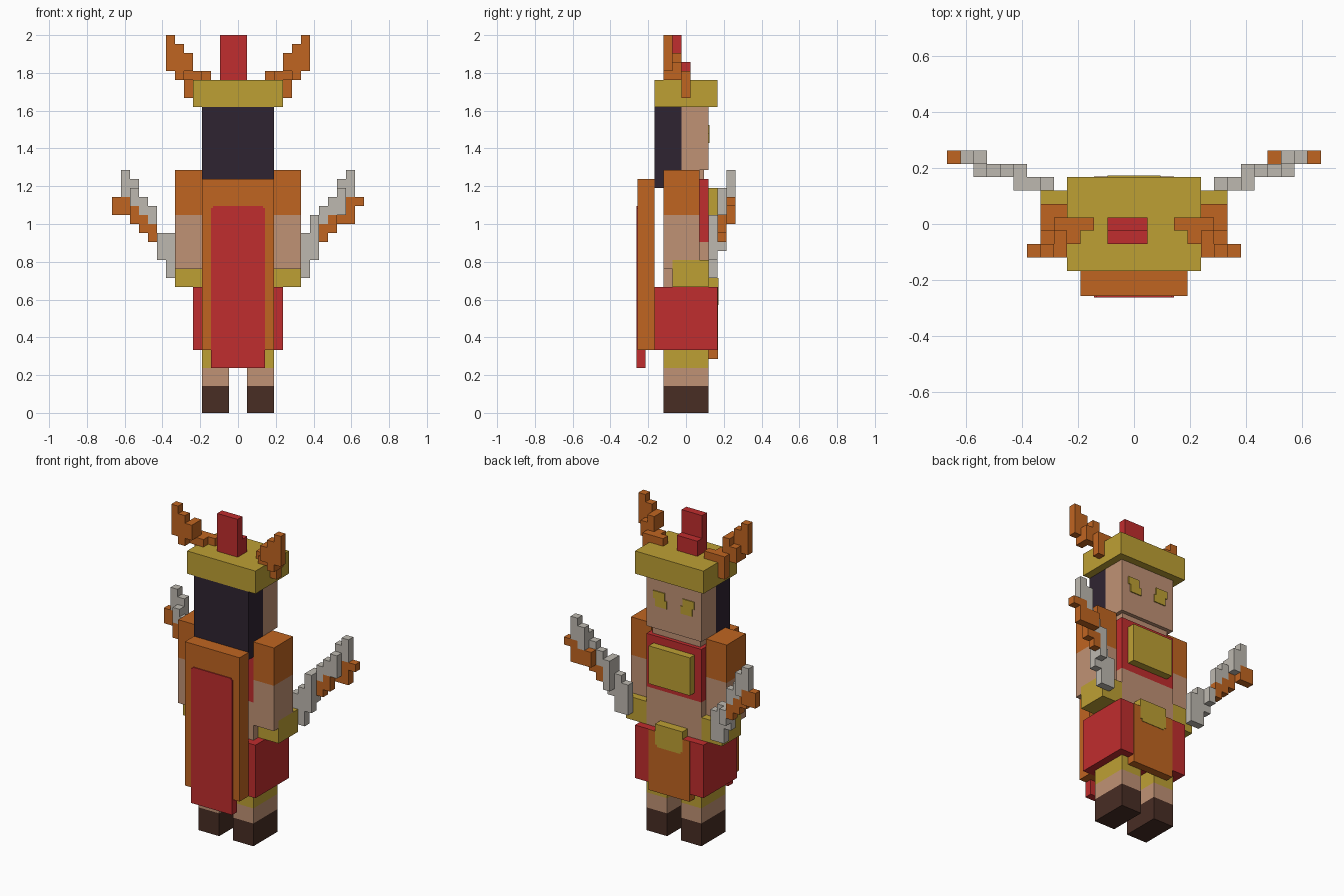
import bpy
import bmesh

if "Cube" in bpy.data.objects:
    bpy.data.objects.remove(bpy.data.objects["Cube"], do_unlink=True)

UNIT = 2 / 42          # one block
PLATE = 0.12           # thickness of painted plates, in blocks


def linear(channel):
    c = channel / 255
    return c / 12.92 if c < 0.04045 else ((c + 0.055) / 1.055) ** 2.4


def make_material(name, rgb):
    mat = bpy.data.materials.new(name)
    mat.use_nodes = True
    colour = (*[linear(c) for c in rgb], 1)
    mat.diffuse_color = colour
    for node in mat.node_tree.nodes:
        if node.type == "BSDF_PRINCIPLED":
            node.inputs["Base Color"].default_value = colour
    return mat


ORANGE = make_material("burnt orange", (192, 101, 33))
GOLD = make_material("gold", (190, 160, 52))
RED = make_material("red", (192, 45, 46))
SKIN = make_material("skin", (192, 146, 117))
HAIR = make_material("dark hair", (47, 36, 49))
BOOT = make_material("boot brown", (72, 45, 36))
BONE = make_material("pale grey", (190, 185, 176))


def blocks(name, material, *spans, side=1):
    """One object made of boxes; each span is (x range, y range, z range)."""
    bm = bmesh.new()
    for span in spans:
        corners = bmesh.ops.create_cube(bm, size=1)["verts"]
        for v in corners:
            for axis, (low, high) in enumerate(span):
                v.co[axis] = (low if v.co[axis] < 0 else high) * UNIT
            v.co.x *= side
    bmesh.ops.recalc_face_normals(bm, faces=bm.faces)
    mesh = bpy.data.meshes.new(name)
    bm.to_mesh(mesh)
    bm.free()
    mesh.materials.append(material)
    obj = bpy.data.objects.new(name, mesh)
    bpy.context.collection.objects.link(obj)
    return obj


def wide(half):
    return (-half, half)


def column(x, layer, low, high):
    """A one-block-wide post in a one-block-deep layer."""
    return ((x, x + 1), (layer - .5, layer + .5), (low, high))


BODY = wide(2.5)
SKIRT = wide(3.5)

# Torso, shirt and chest plate
blocks("belly", SKIN, (wide(4), BODY, (14, 19)))
blocks("shirt", RED, (wide(4), BODY, (19, 26)))
blocks("neck", SKIN, (wide(3.5), wide(2), (26, 27)))
blocks("chest_plate", GOLD, (wide(3), (2.5, 3.5), (20, 25)))

# Skirt with hanging cloth and buckle
blocks("skirt", RED, (wide(5), SKIRT, (7, 14)))
blocks("skirt_cloth", ORANGE,
       (wide(3), (2.5, 3.5), (6, 7)),
       (wide(3), (3.5, 3.5 + PLATE / 2), (6, 14)))
blocks("buckle", GOLD,
       (wide(2), (2.5, 3.5 + PLATE), (14, 15)),
       (wide(2), (3.5, 3.5 + PLATE), (12.3, 14)),
       (wide(1.7), (3.5, 3.5 + PLATE), (12, 12.3)))

# Cape with red panel
BACK = -5.5
blocks("cape", ORANGE, (wide(4), (BACK + PLATE, -3.5), (7, 26)))
blocks("cape_panel", RED,
       (wide(3), (BACK, BACK + PLATE), (7, 22.8)),
       (wide(2.8), (BACK, BACK + PLATE), (22.8, 23)),
       (wide(3), (BACK, BACK + 1), (5, 7)))

# Head, hair and crown
blocks("head", SKIN, (wide(4), (-.5, 2.5), (27, 34)))
blocks("hair", HAIR,
       (wide(4), (-3.5, -.5), (27, 34)),
       (wide(4), (-3.5, -2.5), (25, 27)))
blocks("crown", GOLD, (wide(5), SKIRT, (34, 37)))
blocks("crest", RED,
       ((-2, 1), (-1.5, -.5), (37, 42)),
       ((-2, 1), (-.5, .5), (37, 39)))

# Paired parts
for label, side in (("left", 1), ("right", -1)):
    leg = (1, 4)
    blocks(label + "_boot", BOOT, (leg, BODY, (0, 3)), side=side)
    blocks(label + "_shin", SKIN, (leg, BODY, (3, 5)), side=side)
    blocks(label + "_knee_band", GOLD, (leg, BODY, (5, 7)), side=side)

    arm = (4, 7)
    blocks(label + "_sleeve", ORANGE, (arm, (-2.5, 1.5), (22, 27)), side=side)
    blocks(label + "_upper_arm", SKIN,
           (arm, (-2.5, 1.5), (17, 22)),
           (arm, (-2.5, -1.5), (16, 17)), side=side)
    blocks(label + "_forearm", GOLD, (arm, (-1.5, 2.5), (14, 17)), side=side)

    face = (2.5, 2.5 + PLATE)
    blocks(label + "_eye", GOLD,
           ((1, 2.7), face, (30, 31)),
           ((1.3, 3), face, (31, 32)), side=side)

    blocks(label + "_antler", ORANGE,
           ((3, 5), wide(.5), (37, 38)),
           column(5, 0, 35, 38),
           column(4, -1, 37, 38),
           column(5, -1, 37, 40),
           column(6, -1, 37, 39),
           column(5, -2, 38, 40),
           column(6, -2, 37, 41),
           column(7, -2, 38, 42), side=side)

    # Curved blade stepping outward and forward
    blocks(label + "_blade_base", BONE,
           column(6, 3, 15, 19),
           column(7, 3, 15, 20),
           column(8, 3, 17, 20), side=side)

# Upper blades, with the edging on opposite faces
blocks("left_blade", BONE,
       column(8, 3, 20, 22), column(8, 4, 18, 22), column(9, 4, 21, 23),
       column(10, 4, 22, 24), column(11, 4, 22, 25),
       column(11, 5, 23, 26), column(12, 5, 24, 27))
blocks("left_blade_edge", ORANGE,
       column(9, 4, 19, 21), column(10, 4, 20, 22), column(10, 5, 21, 23),
       column(11, 5, 21, 23), column(12, 5, 21, 24), column(13, 5, 23, 24))
blocks("right_blade", BONE,
       column(8, 4, 18, 20), column(9, 4, 21, 23), column(10, 4, 22, 24),
       column(11, 4, 23, 25), column(11, 5, 23, 26), column(12, 5, 24, 27),
       side=-1)
blocks("right_blade_edge", ORANGE,
       column(9, 4, 19, 21), column(10, 4, 20, 22), column(11, 4, 21, 23),
       column(12, 5, 22, 24), column(13, 5, 22, 24), side=-1)
